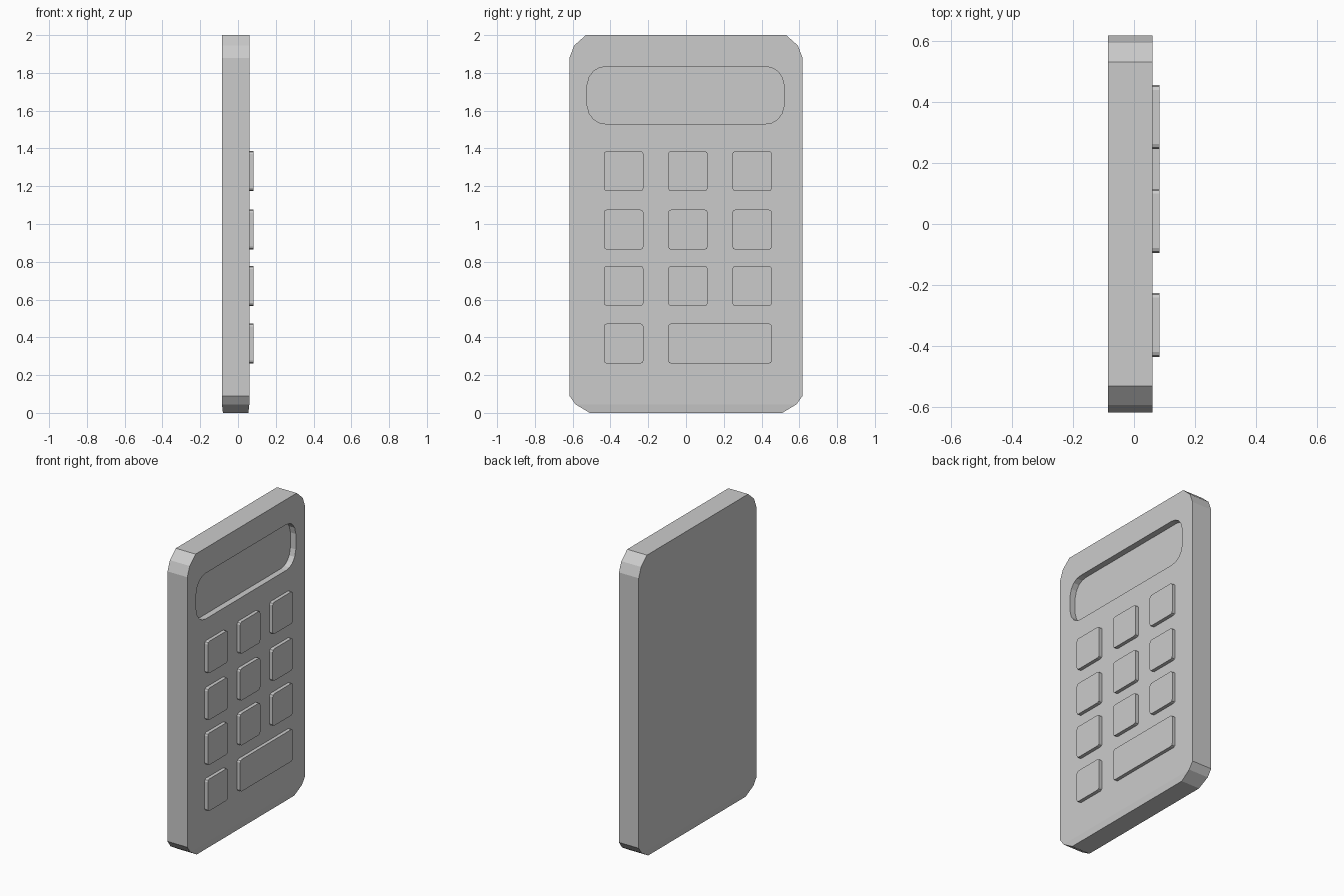
import bpy
import bmesh

cube = bpy.data.objects.get("Cube")
if cube:
    bpy.data.objects.remove(cube, do_unlink=True)

BACK, FACE, KEY_TOP = -0.085, 0.06, 0.083
RECESS_DEPTH = 0.04

grey = bpy.data.materials.new("light_grey")
grey.use_nodes = True
grey.diffuse_color = (0.6, 0.6, 0.6, 1)
grey.node_tree.nodes["Principled BSDF"].inputs["Base Color"].default_value = (0.6, 0.6, 0.6, 1)


def prism(name, half, centre_y, x0, x1):
    """Mirror a half outline across centre_y and extrude it along x."""
    outline = half + [(-y, z) for y, z in reversed(half)]
    bm = bmesh.new()
    base = bm.faces.new([bm.verts.new((x0, centre_y + y, z)) for y, z in outline])
    moved = bmesh.ops.extrude_face_region(bm, geom=[base], use_keep_orig=True)
    bmesh.ops.translate(bm, vec=(x1 - x0, 0, 0),
                        verts=[v for v in moved["geom"] if isinstance(v, bmesh.types.BMVert)])
    bmesh.ops.recalc_face_normals(bm, faces=bm.faces)
    mesh = bpy.data.meshes.new(name)
    bm.to_mesh(mesh)
    bm.free()
    mesh.materials.append(grey)
    obj = bpy.data.objects.new(name, mesh)
    bpy.context.collection.objects.link(obj)
    return obj


def rounded_half(half_width, z0, z1, corner):
    """Right half of a rounded box; corner lists (inset y, inset z) upwards."""
    lower = [(half_width - a, z0 + b) for a, b in reversed(corner)]
    return lower + [(half_width - a, z1 - b) for a, b in corner]


# Slab body with faceted corners
body = prism("body", [(0.51, 0), (0.585, 0.045), (0.617, 0.09),
                      (0.617, 1.88), (0.592, 1.945), (0.53, 2)], 0, BACK, FACE)

# Slight taper along the bottom edge
bm = bmesh.new()
bm.from_mesh(body.data)
bmesh.ops.bisect_plane(bm, geom=bm.verts[:] + bm.edges[:] + bm.faces[:], dist=0.001,
                       plane_co=(0, 0, 0.045), plane_no=(0, 0, 1))
for v in bm.verts:
    if v.co.z < 0.01:
        v.co.x += 0.005 if v.co.x < 0 else -0.005
bm.to_mesh(body.data)
bm.free()

# Sunken display window
window = [(0, 0.1), (0.012, 0.055), (0.035, 0.024), (0.065, 0.006), (0.1, 0)]
cutter = prism("display_cutter", rounded_half(0.522, 1.53, 1.833, window),
               -0.002, FACE - RECESS_DEPTH, FACE + 0.1)
cutter.hide_render = True
cut = body.modifiers.new("display_recess", 'BOOLEAN')
cut.operation = 'DIFFERENCE'
cut.solver = 'EXACT'
cut.object = cutter
bpy.context.view_layer.objects.active = body
bpy.ops.object.modifier_apply(modifier=cut.name)
bpy.data.objects.remove(cutter, do_unlink=True)

# Keypad: three full rows, then one key and a wide key
key_corner = [(0, 0.016), (0.005, 0.005), (0.016, 0)]
columns = [-0.33, 0.01, 0.35]
rows = [0.367, 0.672, 0.97, 1.28]


def key(name, y, z, half_width=0.105):
    prism(name, rounded_half(half_width, z - 0.106, z + 0.106, key_corner), y, FACE - 0.005, KEY_TOP)


for r, z in enumerate(rows[1:]):
    for c, y in enumerate(columns):
        key(f"key_{r + 1}_{c + 1}", y, z)
key("bottom_key", columns[0], rows[0])
key("wide_key", 0.18, rows[0], 0.275)
